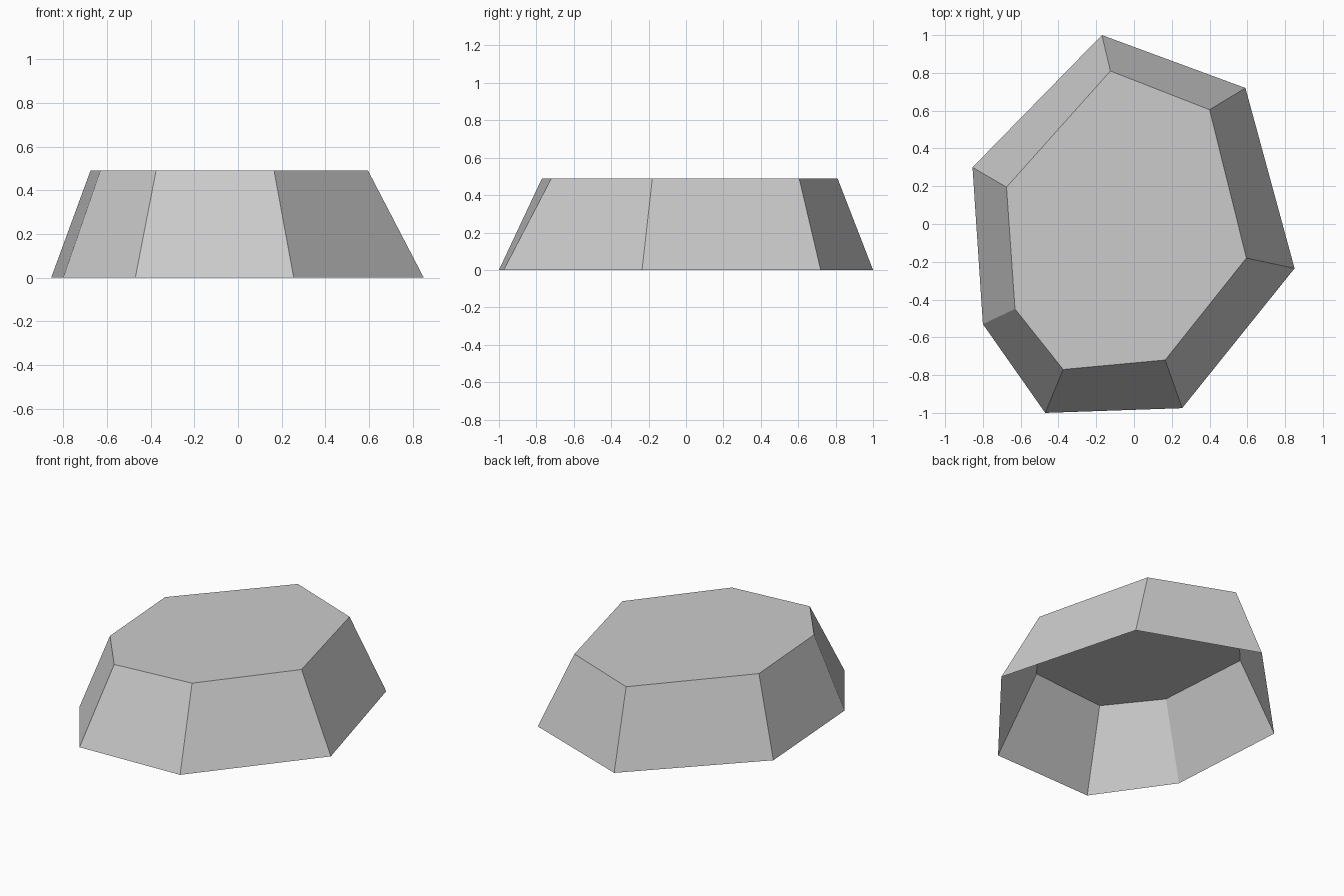
import bpy
import bmesh

cube = bpy.data.objects.get("Cube")
if cube:
    bpy.data.objects.remove(cube, do_unlink=True)

# Plain grey stone material
grey = bpy.data.materials.new("stone_grey")
grey.use_nodes = True
colour = (0.6, 0.6, 0.6, 1)
grey.diffuse_color = colour
grey.node_tree.nodes["Principled BSDF"].inputs["Base Color"].default_value = colour

# Counter-clockwise outlines of the open base and the flat top
HEIGHT = 0.49
base_outline = [(-0.17, 1.0), (-0.855, 0.30), (-0.80, -0.53), (-0.47, -1.0),
                (0.255, -0.975), (0.85, -0.235), (0.59, 0.72)]
top_outline = [(-0.125, 0.81), (-0.675, 0.195), (-0.63, -0.45), (-0.375, -0.77),
               (0.165, -0.72), (0.595, -0.18), (0.40, 0.605)]

bm = bmesh.new()
base = [bm.verts.new((x, y, 0)) for x, y in base_outline]
top = [bm.verts.new((x, y, HEIGHT)) for x, y in top_outline]

# Sloping sides, then the cap; the underside stays open
for i in range(len(base)):
    j = (i + 1) % len(base)
    bm.faces.new((base[i], base[j], top[j], top[i]))
bm.faces.new(top)

mesh = bpy.data.meshes.new("rock_shell")
bm.to_mesh(mesh)
bm.free()
mesh.materials.append(grey)
rock = bpy.data.objects.new("rock_shell", mesh)
bpy.context.collection.objects.link(rock)
